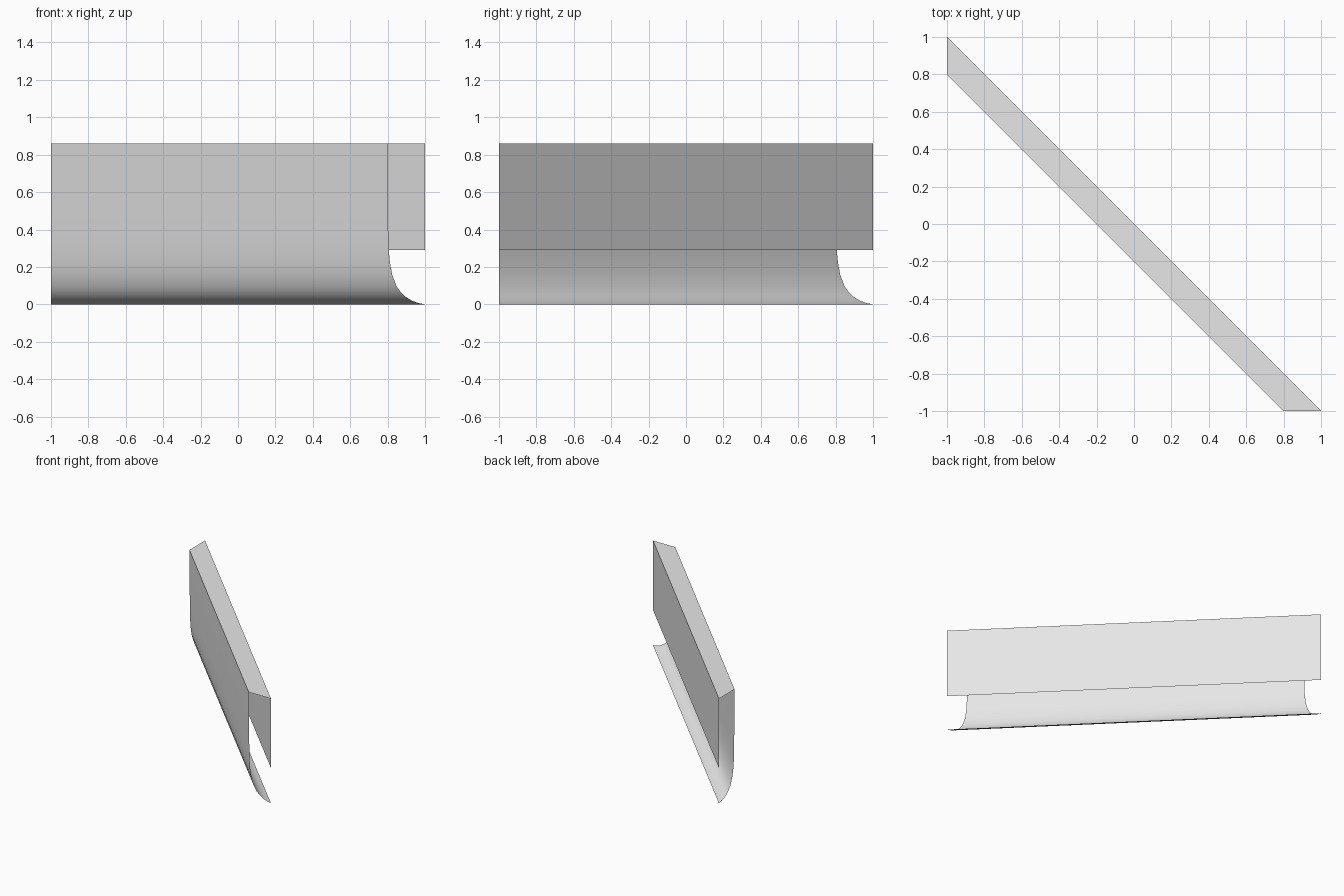
import bpy, bmesh, math

if "Cube" in bpy.data.objects:
    bpy.data.objects.remove(bpy.data.objects["Cube"])

# Light grey paint
grey = bpy.data.materials.new("light grey")
grey.diffuse_color = (0.8, 0.8, 0.8, 1)
grey.use_nodes = True
grey.node_tree.nodes["Principled BSDF"].inputs["Base Color"].default_value = grey.diffuse_color

# Open cross-section: (distance from the diagonal, height)
# back flange, flat top, front wall, curved foot
profile = [(0, 0.29), (0, 0.86), (-0.202, 0.86), (-0.2, 0.6), (-0.197, 0.4),
           (-0.194, 0.29), (-0.188, 0.227), (-0.176, 0.16), (-0.152, 0.096),
           (-0.13, 0.065), (-0.105, 0.041), (-0.07, 0.019), (-0.035, 0.007), (0, 0)]

# Sweep along the diagonal, ends cut square at x = -1 and y = -1, left open
bm = bmesh.new()
left = [bm.verts.new((-1, 1 + d, z)) for d, z in profile]
right = [bm.verts.new((1 + d, -1, z)) for d, z in profile]
for i in range(len(profile) - 1):
    bm.faces.new((left[i], left[i + 1], right[i + 1], right[i]))

mesh = bpy.data.meshes.new("diagonal_trim")
bm.to_mesh(mesh)
bm.free()
mesh.materials.append(grey)
trim = bpy.data.objects.new("diagonal_trim", mesh)
bpy.context.collection.objects.link(trim)

# Smooth foot, sharp top corners
bpy.context.view_layer.objects.active = trim
trim.select_set(True)
bpy.ops.object.shade_smooth_by_angle(angle=math.radians(35))
